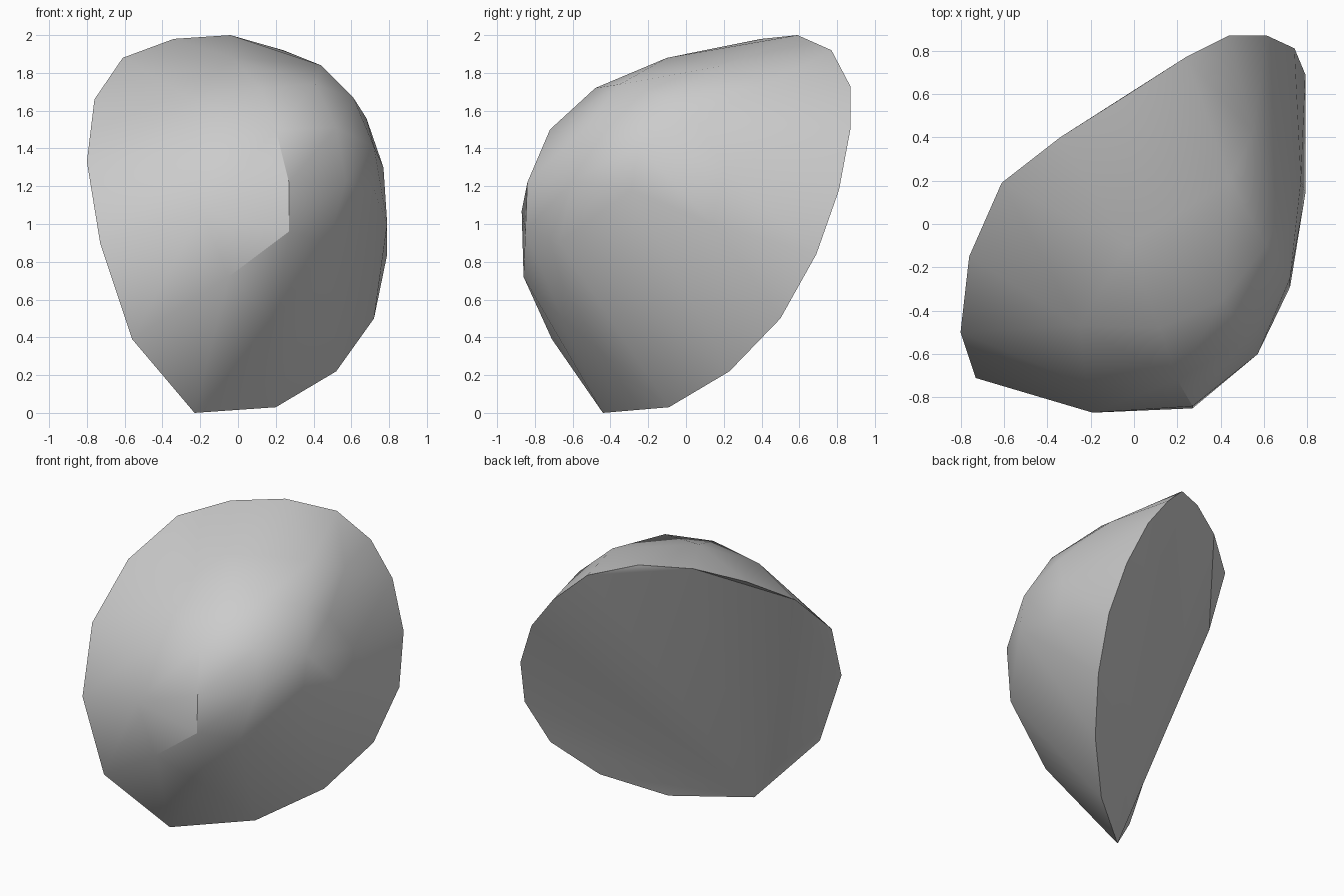
import bpy, bmesh, math
from mathutils import Vector

if "Cube" in bpy.data.objects:
    bpy.data.objects.remove(bpy.data.objects["Cube"])

# Rim of the back, going round from the foot
RIM = [(-.23, -.44, 0), (.2, -.09, .03), (.52, .23, .22), (.72, .5, .5),
       (.79, .69, .84), (.74, .81, 1.18), (.61, .87, 1.5), (.44, .87, 1.73),
       (.24, .77, 1.92), (-.04, .59, 2), (-.34, .4, 1.98), (-.61, .19, 1.88),
       (-.76, -.15, 1.66), (-.8, -.5, 1.33), (-.73, -.71, .9), (-.56, -.71, .39)]
# Corners of the bulging front
DOME = [(-.05, -.86, .72), (.27, -.85, .96), (-.19, -.87, 1.07), (.27, -.84, 1.22),
        (.2, -.72, 1.5), (.12, -.48, 1.72), (-.03, -.1, 1.88), (.41, -.35, 1.74),
        (.61, -.1, 1.67), (.44, .2, 1.84), (.55, .42, 1.73), (.52, -.53, 1.51),
        (.57, -.6, 1.23), (.48, -.67, .9), (.72, -.25, 1.41), (.72, -.29, 1.18),
        (.68, .05, 1.56), (.77, .2, 1.3), (.79, .14, 1.0), (.2, -.65, .49),
        (-.25, -.47, 1.66), (-.22, -.74, 1.38)]
BACK_DIR = Vector((-.56, .76, -.33))

# Front: convex skin over the corners, with its back side opened
bm = bmesh.new()
rim = [bm.verts.new(p) for p in RIM]
for p in DOME:
    bm.verts.new(p)
bmesh.ops.convex_hull(bm, input=bm.verts)
bm.normal_update()
old = [f for f in bm.faces
       if all(v in rim for v in f.verts) and f.normal.dot(BACK_DIR) > .5]
bmesh.ops.delete(bm, geom=old, context='FACES_ONLY')

# Back: slightly folded flat break running up from the foot
fans = [(0, i, i + 1) for i in range(1, 8)]
fans += [(8, 9, 10), (10, 11, 12), (0, 8, 10), (0, 10, 12),
         (12, 13, 14), (12, 14, 0), (14, 15, 0)]
for tri in fans:
    corners = [rim[i] for i in tri]
    if not bm.faces.get(corners):
        bm.faces.new(corners)
loose = [v for v in bm.verts if not v.link_faces]
bmesh.ops.delete(bm, geom=loose, context='VERTS')
wires = [e for e in bm.edges if not e.link_faces]
bmesh.ops.delete(bm, geom=wires, context='EDGES')
bmesh.ops.recalc_face_normals(bm, faces=bm.faces)
mesh = bpy.data.meshes.new("boulder")
bm.to_mesh(mesh)
bm.free()
boulder = bpy.data.objects.new("boulder", mesh)
bpy.context.collection.objects.link(boulder)

# Stone colour
stone = bpy.data.materials.new("stone_grey")
stone.diffuse_color = (.6, .6, .6, 1)
stone.use_nodes = True
stone.node_tree.nodes["Principled BSDF"].inputs["Base Color"].default_value = stone.diffuse_color
mesh.materials.append(stone)

# Soft front, crisp rim and front ridge
bpy.context.view_layer.objects.active = boulder
boulder.select_set(True)
bpy.ops.object.shade_smooth_by_angle(angle=math.radians(30))
